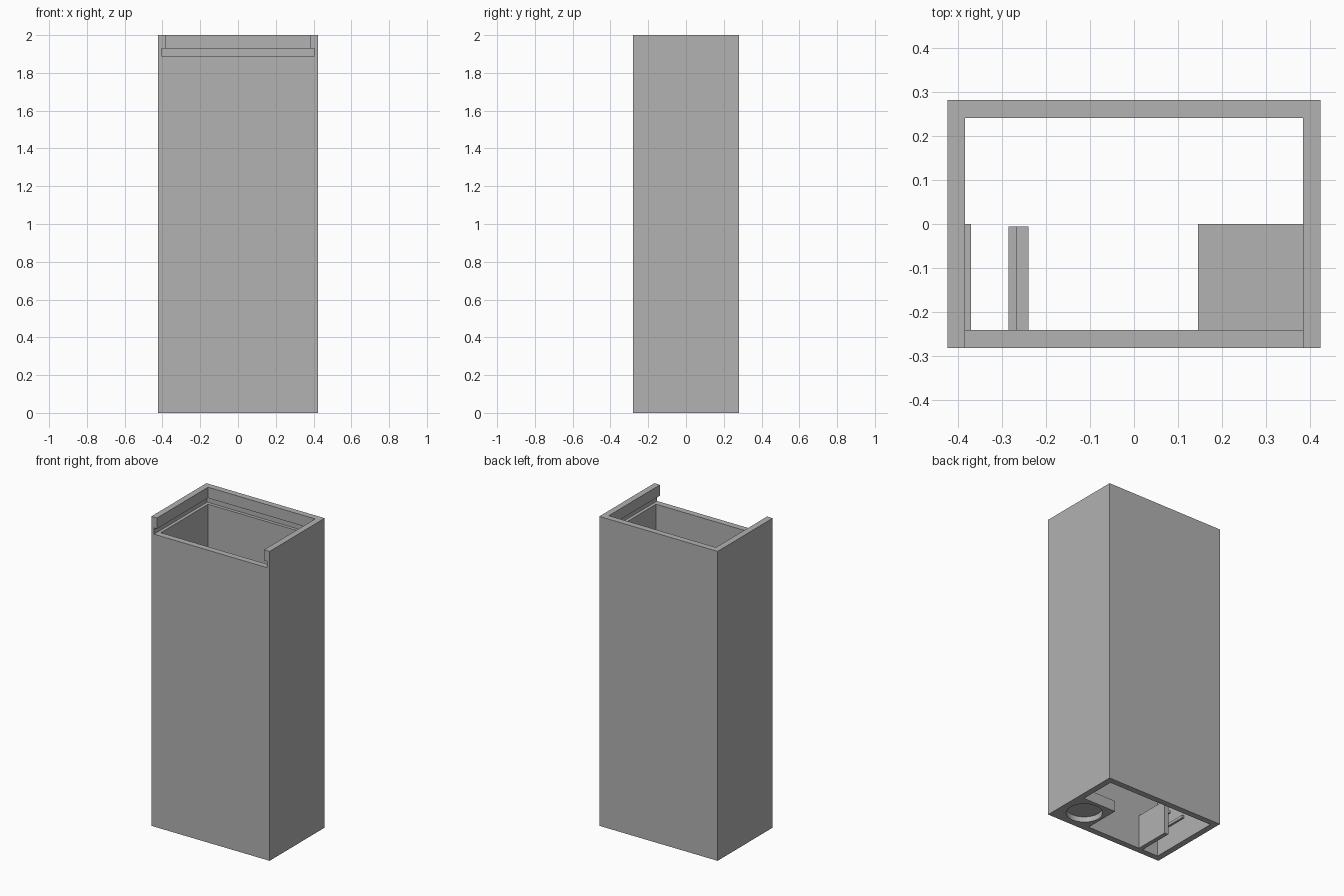
import bpy
import bmesh

default = bpy.data.objects.get("Cube")
if default:
    bpy.data.objects.remove(default, do_unlink=True)

grey = bpy.data.materials.new("plain grey")
grey.use_nodes = True
COLOUR = (0.445, 0.445, 0.445, 1)
grey.diffuse_color = COLOUR
grey.node_tree.nodes["Principled BSDF"].inputs["Base Color"].default_value = COLOUR

HX, HY, TOP = 0.423, 0.281, 2.0      # outer half sizes and height
IX, IY = 0.383, 0.241                # inner half sizes
GROOVE_LOW, GROOVE_HIGH = 1.89, 1.93


def add_object(name, bm):
    mesh = bpy.data.meshes.new(name)
    bm.to_mesh(mesh)
    bm.free()
    mesh.materials.append(grey)
    obj = bpy.data.objects.new(name, mesh)
    bpy.context.collection.objects.link(obj)
    return obj


def box(name, x, y, z):
    """Box from (low, high) ranges on each axis."""
    bm = bmesh.new()
    bmesh.ops.create_cube(bm, size=1)
    for v in bm.verts:
        for i, (low, high) in enumerate((x, y, z)):
            v.co[i] = high if v.co[i] > 0 else low
    return add_object(name, bm)


def cut(target, cutter):
    """Subtract the cutter, then remove it."""
    cutter.hide_render = True
    mod = target.modifiers.new("cut", 'BOOLEAN')
    mod.operation = 'DIFFERENCE'
    mod.solver = 'EXACT'
    mod.object = cutter
    bpy.context.view_layer.objects.active = target
    bpy.ops.object.modifier_apply(modifier=mod.name)
    bpy.data.objects.remove(cutter, do_unlink=True)


# Open tube body with a sliding lid channel that opens to the front
body = box("case_body", (-HX, HX), (-HY, HY), (0, TOP))
cut(body, box("inside_cutter", (-IX, IX), (-IY, IY), (-0.1, TOP + 0.1)))
cut(body, box("lid_groove_cutter", (-0.404, 0.404), (-0.4, 0.262), (GROOVE_LOW, GROOVE_HIGH)))
cut(body, box("lid_entry_cutter", (-IX, IX), (-0.4, 0), (GROOVE_LOW + 0.02, TOP + 0.1)))

# Corner block with a round recess underneath
block = box("corner_block", (0.145, IX), (-IY, 0), (0, 0.07))
bm = bmesh.new()
bmesh.ops.create_cone(bm, cap_ends=True, segments=48, radius1=0.107, radius2=0.107, depth=0.07)
bmesh.ops.translate(bm, verts=bm.verts, vec=(0.272, -0.13, 0))
cut(block, add_object("recess_cutter", bm))

# Inner partition with its small rib, and the facing rib on the side wall
box("partition", (-0.268, -0.24), (-IY, -0.006), (0, 0.22))
box("partition_rib", (-0.285, -0.268), (-IY, -0.006), (0.15, 0.168))
box("wall_rib", (-IX, -0.37), (-IY, 0), (0.15, 0.168))
